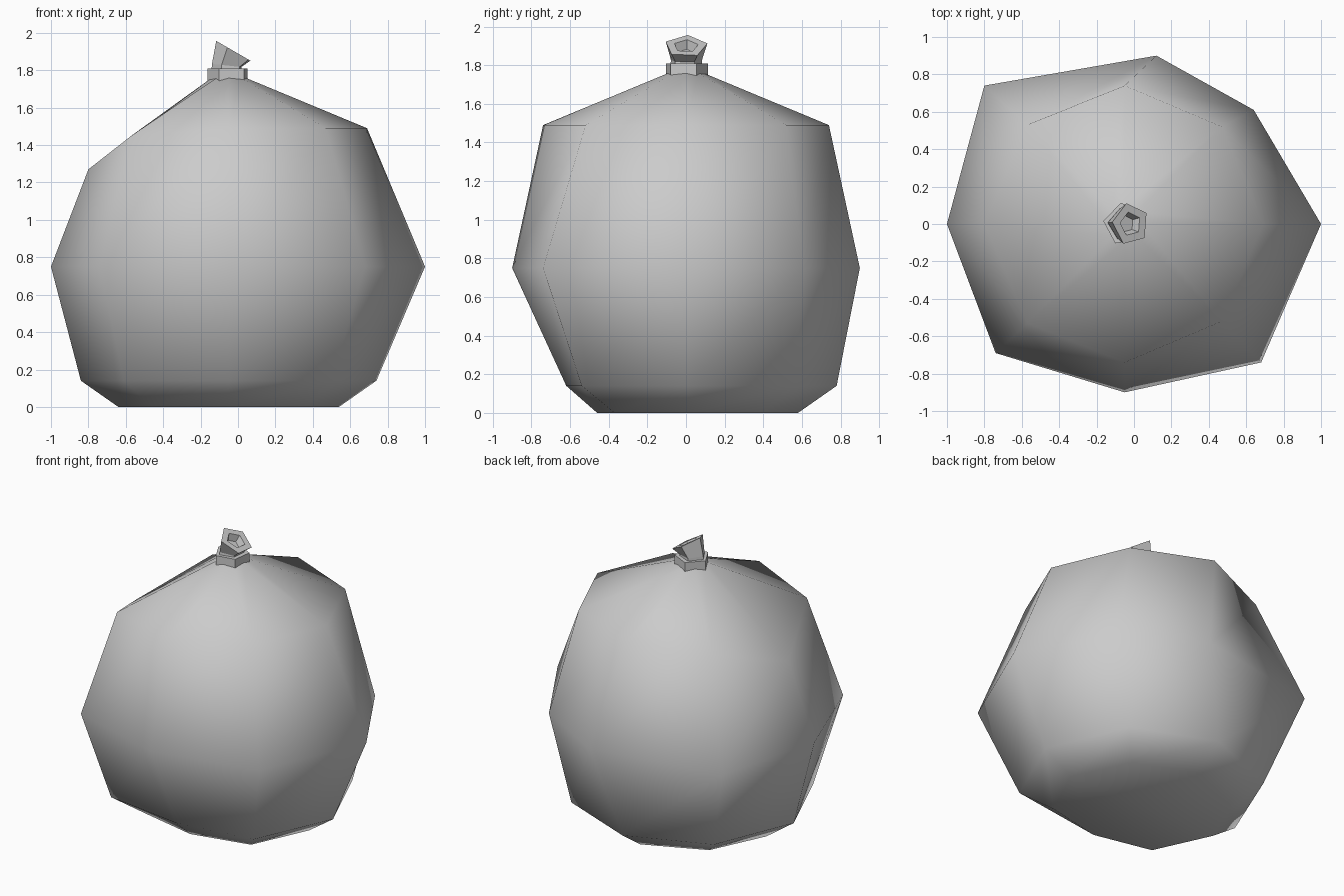
import bpy, bmesh
from math import sin, cos, radians
from mathutils import Vector, Matrix

if "Cube" in bpy.data.objects:
    bpy.data.objects.remove(bpy.data.objects["Cube"])


def loft(name, rings, smooth):
    """Skin a stack of equal-count vertex rings and cap both ends."""
    bm = bmesh.new()
    loops = [[bm.verts.new(p) for p in ring] for ring in rings]
    n = len(loops[0])
    for a, b in zip(loops, loops[1:]):
        for i in range(n):
            j = (i + 1) % n
            bm.faces.new((a[i], a[j], b[j], b[i]))
    bm.faces.new(loops[0][::-1])
    bm.faces.new(loops[-1])
    bmesh.ops.recalc_face_normals(bm, faces=bm.faces)
    for f in bm.faces:
        f.smooth = smooth
    me = bpy.data.meshes.new(name)
    bm.to_mesh(me)
    bm.free()
    ob = bpy.data.objects.new(name, me)
    bpy.context.collection.objects.link(ob)
    return ob


def polygon(n, r, center, start=0, tilt=0):
    """Regular polygon ring, tilted about the y axis."""
    rot = Matrix.Rotation(radians(tilt), 3, 'Y')
    pts = []
    for i in range(n):
        a = radians(start + 360 * i / n)
        pts.append(Vector(center) + rot @ Vector((r * cos(a), r * sin(a), 0)))
    return pts


def level(z, pts):
    return [(x, y, z) for x, y in pts]


# Sack body: irregular eight-sided cross-sections
foot = level(0, [(.54, .02), (.36, .40), (-.05, .58), (-.46, .40),
                 (-.64, .02), (-.46, -.37), (-.05, -.46), (.36, -.37)])
low = level(.14, [(.74, 0), (.50, .56), (-.05, .78), (-.61, .56),
                  (-.84, 0), (-.61, -.54), (-.05, -.62), (.50, -.54)])
belly = level(.75, [(1, 0), (.64, .61), (.12, .90), (-.80, .74),
                    (-1, 0), (-.74, -.69), (-.05, -.90), (.68, -.74)])
shoulder = [(.69, 0, 1.49), (.47, .52, 1.49), (-.05, .74, 1.49), (-.57, .53, 1.45),
            (-.80, 0, 1.27), (-.57, -.53, 1.45), (-.05, -.74, 1.49), (.47, -.52, 1.49)]
neck = polygon(8, .09, (-.05, 0, 1.76))
loft("sack_body", [foot, low, belly, shoulder, neck], True)

# Tie band around the neck
loft("tie_band", [polygon(5, .115, (-.05, 0, 1.74), 28),
                  polygon(5, .115, (-.05, 0, 1.81), 28)], False)

# Flared, tilted open mouth with a recess
rim = (-.018, 0, 1.90)
loft("sack_mouth", [polygon(5, .088, (-.055, 0, 1.78), 31),
                    polygon(5, .085, (-.055, 0, 1.825), 31, 6),
                    polygon(5, .114, rim, 31, 30),
                    polygon(5, .065, rim, 31, 30),
                    polygon(5, .045, (-.04, 0, 1.86), 31, 30)], False)
